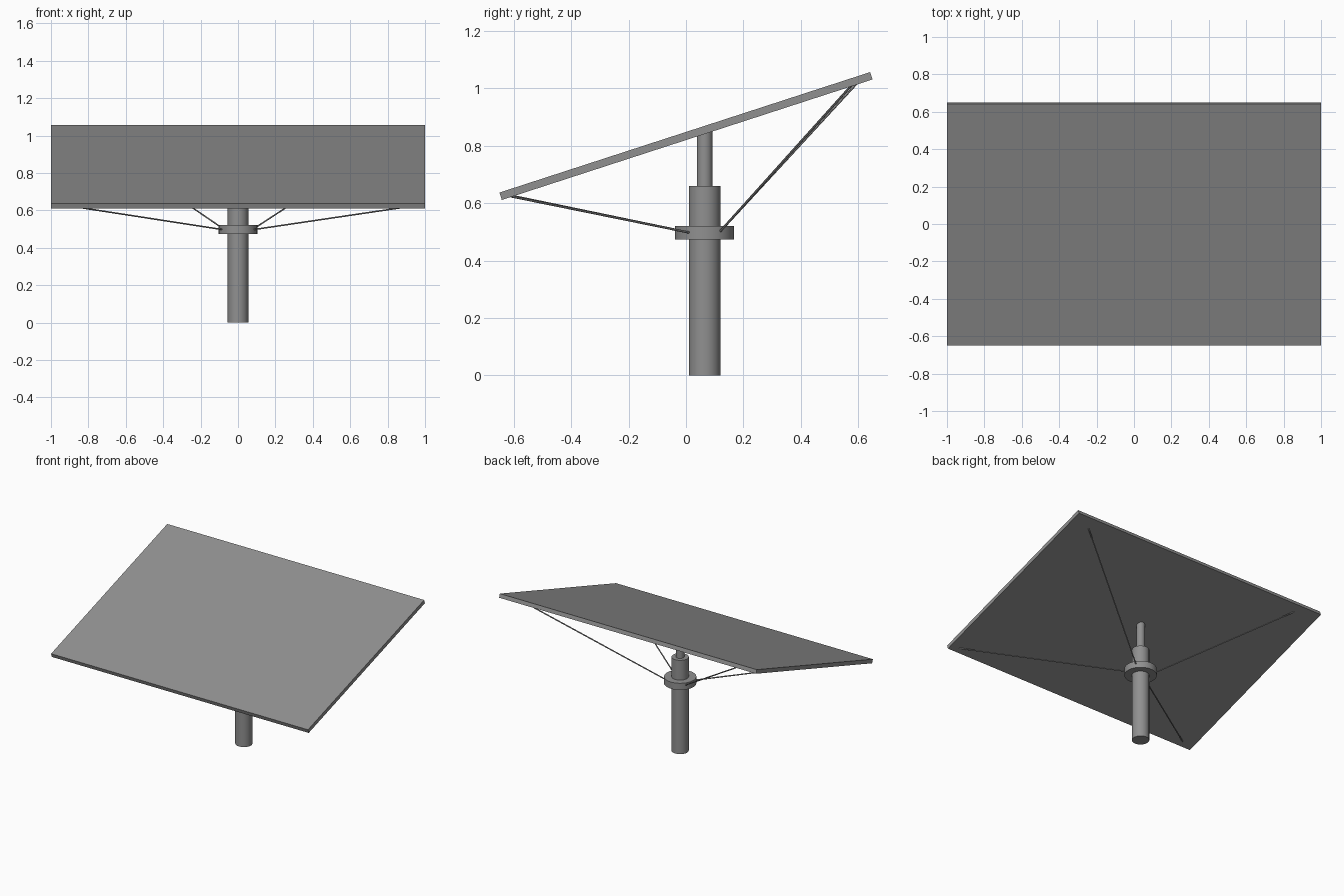
import bpy
import math
from mathutils import Vector

if "Cube" in bpy.data.objects:
    bpy.data.objects.remove(bpy.data.objects["Cube"])

TILT = math.radians(18)
PANEL_Z = 0.834
POLE_Y = 0.065

# dark grey finish
dark = bpy.data.materials.new("dark_grey")
dark.diffuse_color = (0.28, 0.28, 0.28, 1)
dark.use_nodes = True
dark.node_tree.nodes["Principled BSDF"].inputs["Base Color"].default_value = dark.diffuse_color


def rod(name, start, end, radius, sides=48):
    """Cylinder running between two points."""
    a, b = Vector(start), Vector(end)
    d = b - a
    bpy.ops.mesh.primitive_cylinder_add(vertices=sides, radius=radius,
                                        depth=d.length, location=(a + b) / 2)
    ob = bpy.context.object
    ob.name = name
    ob.rotation_euler = d.to_track_quat('Z', 'Y').to_euler()
    bpy.ops.object.shade_smooth_by_angle(angle=math.radians(30))
    ob.data.materials.append(dark)
    return ob


def underside(x, y):
    """Point just inside the underside of the tilted panel."""
    return (x, y, PANEL_Z + y * math.tan(TILT) - 0.012)


# tilted panel
bpy.ops.mesh.primitive_cube_add(size=1, location=(0, 0, PANEL_Z))
panel = bpy.context.object
panel.name = "panel"
panel.scale = (2.0, 1.358, 0.027)
panel.rotation_euler = (TILT, 0, 0)
panel.data.materials.append(dark)

# telescoping pole and collar
for name, z0, z1, r in (("lower_pole", 0, 0.66, 0.055),
                        ("upper_pole", 0.64, 0.85, 0.027),
                        ("collar", 0.474, 0.521, 0.103)):
    rod(name, (0, POLE_Y, z0), (0, POLE_Y, z1), r)

# four thin struts from the collar to the panel corners
for name, start, end in (
        ("front_left_strut", (-0.085, 0.01, 0.498), (-0.91, -0.605)),
        ("front_right_strut", (0.085, 0.01, 0.498), (0.935, -0.61)),
        ("back_left_strut", (-0.08, 0.12, 0.503), (-0.83, 0.592)),
        ("back_right_strut", (0.085, 0.12, 0.503), (0.86, 0.575))):
    rod(name, start, underside(*end), 0.004, 12)
